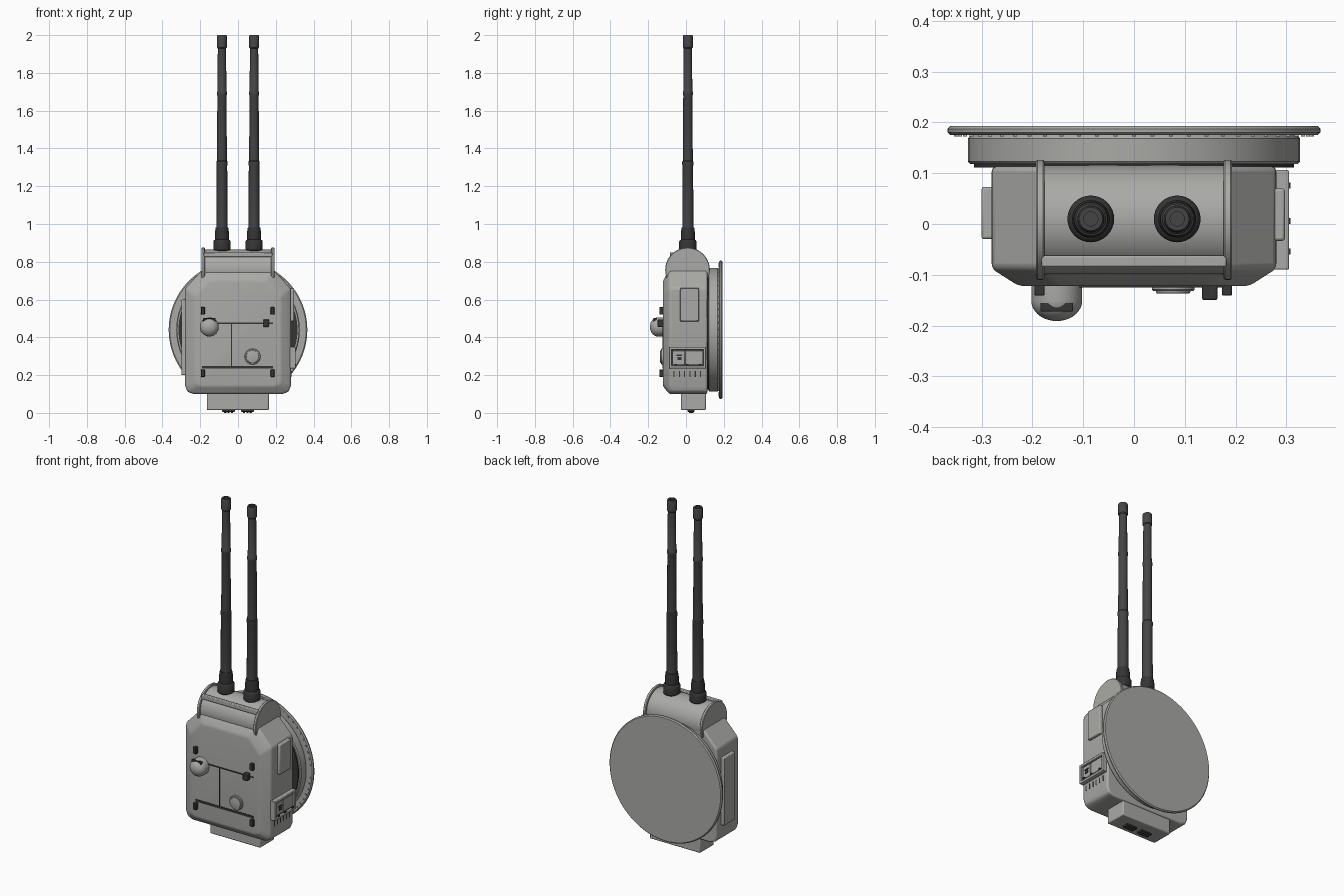
import bpy, bmesh, math
from mathutils import Vector, Matrix


def material(name, r, g, b):
    m = bpy.data.materials.new(name)
    m.diffuse_color = (r, g, b, 1)
    return m


GREY = material("casing grey", 0.40, 0.40, 0.385)
DARK = material("antenna dark grey", 0.06, 0.06, 0.062)
BLACK = material("fitting charcoal", 0.035, 0.035, 0.037)


def finish(name, bm, mat, bevel=0.0, segments=2, angle=35):
    bmesh.ops.recalc_face_normals(bm, faces=bm.faces)
    me = bpy.data.meshes.new(name)
    bm.to_mesh(me)
    bm.free()
    me.materials.append(mat)
    ob = bpy.data.objects.new(name, me)
    bpy.context.collection.objects.link(ob)
    if bevel:
        mod = ob.modifiers.new("bevel", 'BEVEL')
        mod.width, mod.segments = bevel, segments
        mod.limit_method, mod.angle_limit = 'ANGLE', math.radians(20)
    bpy.ops.object.select_all(action='DESELECT')
    ob.select_set(True)
    bpy.context.view_layer.objects.active = ob
    bpy.ops.object.shade_smooth_by_angle(angle=math.radians(angle))
    return ob


def boxes(name, ranges, mat, bevel=0.0):
    """One object of boxes, each given as (x0, x1, y0, y1, z0, z1)."""
    bm = bmesh.new()
    for x0, x1, y0, y1, z0, z1 in ranges:
        mtx = Matrix.Translation(((x0 + x1) / 2, (y0 + y1) / 2, (z0 + z1) / 2)) @ \
            Matrix.Diagonal((x1 - x0, y1 - y0, z1 - z0, 1))
        bmesh.ops.create_cube(bm, size=1, matrix=mtx)
    return finish(name, bm, mat, bevel)


def lathe(name, profile, loc, axis, mat, sides=48):
    """Revolve (radius, height) points around an axis starting at loc."""
    rot = Vector((0, 0, 1)).rotation_difference(Vector(axis)).to_matrix()
    bm = bmesh.new()
    rings = []
    for r, h in profile:
        rings.append([bm.verts.new(Vector(loc) + rot @ Vector((
            r * math.cos(2 * math.pi * i / sides), r * math.sin(2 * math.pi * i / sides), h)))
            for i in range(sides)])
    for a, b in zip(rings, rings[1:]):
        for i in range(sides):
            j = (i + 1) % sides
            bm.faces.new((a[i], a[j], b[j], b[i]))
    bm.faces.new(rings[0])
    bm.faces.new(rings[-1])
    return finish(name, bm, mat)


# main casing: octagonal outline lofted to a smaller front face
half = [(0.235, 0.10), (0.268, 0.112), (0.28, 0.145), (0.28, 0.66), (0.185, 0.76)]
outline = half + [(-x, z) for x, z in reversed(half)]
bm = bmesh.new()
loops = []
for y, sx, z_low, z_high in ((0.113, 1, 0.10, 0.76), (-0.088, 1, 0.10, 0.76), (-0.122, 0.81, 0.14, 0.70)):
    loops.append([bm.verts.new((x * sx, y, z_low + (z - 0.10) / 0.66 * (z_high - z_low)))
                  for x, z in outline])
for a, b in zip(loops, loops[1:]):
    for i in range(len(a)):
        j = (i + 1) % len(a)
        bm.faces.new((a[i], a[j], b[j], b[i]))
bm.faces.new(loops[0])
bm.faces.new(loops[-1])
finish("main_casing", bm, GREY, 0.01, 3)

# round back plate, drum and dark gasket
lathe("gasket_ring", [(0.315, 0), (0.315, 0.008)], (0, 0.111, 0.44), (0, 1, 0), BLACK, 96)
lathe("back_drum", [(0.322, 0), (0.327, 0.005), (0.327, 0.05), (0.322, 0.057)],
      (0, 0.118, 0.44), (0, 1, 0), GREY, 96)
lathe("back_plate", [(0.361, 0), (0.367, 0.005), (0.367, 0.012), (0.361, 0.018)],
      (0, 0.175, 0.44), (0, 1, 0), GREY, 96)
studs = []
for i in range(60):
    a = 2 * math.pi * i / 60
    x, z = 0.35 * math.cos(a), 0.44 + 0.35 * math.sin(a)
    studs.append((x - 0.004, x + 0.004, 0.172, 0.177, z - 0.004, z + 0.004))
boxes("plate_studs", studs, GREY)

# horizontal barrel on top with end flanges and a front bar
lathe("top_barrel", [(0.107, 0), (0.107, 0.37)], (-0.185, 0.008, 0.757), (1, 0, 0), GREY, 64)
for side, x in (("left", -0.193), ("right", 0.176)):
    lathe(side + "_barrel_flange", [(0.115, 0), (0.118, 0.003), (0.118, 0.014), (0.115, 0.017)],
          (x, 0.008, 0.757), (1, 0, 0), GREY, 64)
boxes("barrel_front_bar", [(-0.182, 0.182, -0.085, -0.062, 0.825, 0.85)], GREY, 0.004)

# twin antennas
for side, x in (("left", -0.085), ("right", 0.085)):
    lathe(side + "_antenna_base", [(0.042, 0), (0.046, 0.005), (0.046, 0.05), (0.042, 0.057), (0.037, 0.06),
                                   (0.037, 0.1), (0.033, 0.125)],
          (x, 0.01, 0.857), (0, 0, 1), BLACK, 32)
    lathe(side + "_antenna_rod", [(0.029, 0), (0.028, 0.33), (0.030, 0.335), (0.030, 0.35), (0.026, 0.355),
                                  (0.0245, 0.70), (0.0265, 0.705), (0.0265, 0.72), (0.0235, 0.725),
                                  (0.022, 0.95), (0.026, 0.955), (0.026, 1.015), (0.023, 1.02),
                                  (0.014, 1.02), (0.014, 1.012)],
          (x, 0.01, 0.98), (0, 0, 1), DARK, 32)

# bottom connector block with dark sockets
boxes("bottom_block", [(-0.165, 0.163, -0.026, 0.105, 0.015, 0.12)], GREY, 0.006)
boxes("bottom_sockets", [(s * 0.05 - 0.035, s * 0.05 + 0.035, 0.008, 0.046, 0.006, 0.02)
                         for s in (-1, 1)], BLACK, 0.003)
boxes("socket_pins", [(s * 0.05 + k * 0.018 - 0.006, s * 0.05 + k * 0.018 + 0.006, 0.015, 0.04, 0.0, 0.01)
                      for s in (-1, 1) for k in (-1, 0, 1)], DARK)

# side pads
boxes("left_side_pad", [(-0.30, -0.27, -0.03, 0.073, 0.20, 0.60)], GREY, 0.005)
boxes("right_side_pad", [(0.27, 0.297, -0.033, 0.07, 0.485, 0.66)], GREY, 0.005)

# right control box: frame, recess, inner panel, buttons
boxes("control_box", [(0.26, 0.293, -0.088, 0.104, 0.24, 0.347)], BLACK)
boxes("control_frame", [(0.265, 0.305, -0.09, 0.106, 0.335, 0.35), (0.265, 0.305, -0.09, 0.106, 0.235, 0.25),
                        (0.265, 0.305, -0.09, -0.076, 0.235, 0.35), (0.265, 0.305, 0.092, 0.106, 0.235, 0.35)],
      GREY, 0.003)
boxes("control_panel", [(0.28, 0.299, -0.07, -0.008, 0.256, 0.33), (0.28, 0.299, -0.004, 0.088, 0.256, 0.33)],
      GREY, 0.002)
boxes("control_buttons", [(0.295, 0.303, -0.05, -0.02, 0.30, 0.308), (0.295, 0.303, -0.045, -0.025, 0.28, 0.295),
                          (0.295, 0.308, 0.0, 0.012, 0.25, 0.26), (0.295, 0.308, 0.07, 0.082, 0.25, 0.26),
                          (0.295, 0.308, -0.06, -0.048, 0.25, 0.26)], BLACK)
boxes("vent_slots", [(0.275, 0.282, -0.066 + i * 0.028, -0.06 + i * 0.028, 0.19, 0.222)
                     for i in range(6)], BLACK)

# front seams
boxes("front_seams", [(-0.19, 0.185, -0.125, -0.118, 0.471, 0.478), (-0.19, 0.185, -0.125, -0.118, 0.234, 0.247),
                      (-0.038, -0.032, -0.125, -0.118, 0.24, 0.475)], BLACK)

# corner clamps and latch on the front
boxes("front_clamps", [(x - 0.01, x + 0.01, -0.141, -0.10, z - 0.02, z + 0.02)
                       for x in (-0.186, 0.183) for z in (0.54, 0.21)], BLACK, 0.003)
boxes("front_latch", [(0.134, 0.164, -0.15, -0.115, 0.455, 0.495)], BLACK, 0.004)

# domed sensor with dark window
dome = [(0.05, 0), (0.05, 0.035)] + [
    (0.05 * math.cos(a), 0.035 + 0.04 * math.sin(a))
    for a in (math.radians(d) for d in range(10, 90, 10))] + [(0.002, 0.075)]
lathe("sensor_dome", dome, (-0.152, -0.116, 0.455), (0, -1, 0), GREY, 40)
boxes("sensor_window", [(-0.184, -0.12, -0.172, -0.156, 0.478, 0.502)], BLACK, 0.002)

# round front cap
lathe("round_cap", [(0.042, 0), (0.042, 0.012), (0.039, 0.015), (0.034, 0.015), (0.033, 0.019), (0.03, 0.02)],
      (0.077, -0.117, 0.298), (0, -1, 0), GREY, 40)
